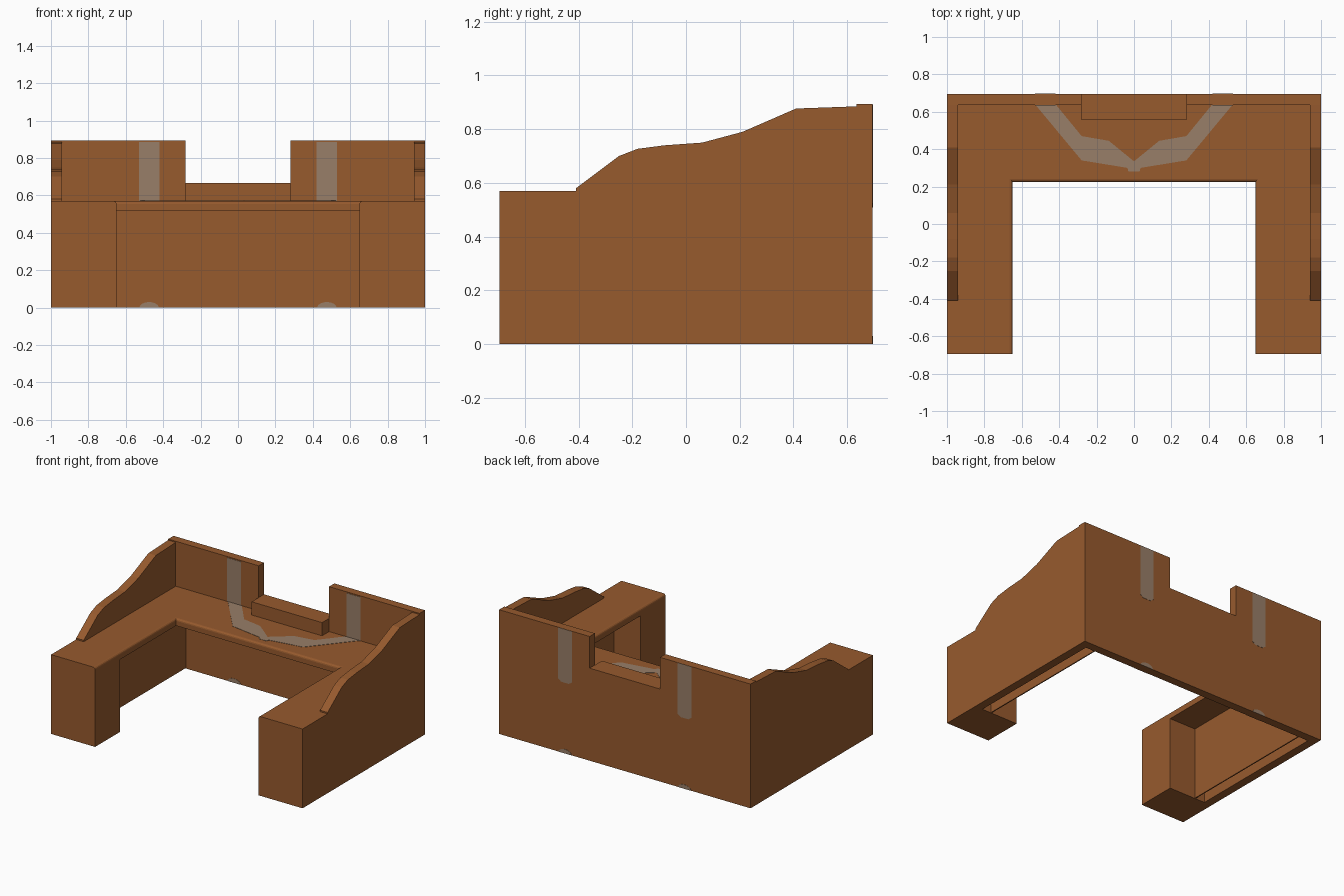
import bpy, bmesh, math

if "Cube" in bpy.data.objects:
    bpy.data.objects.remove(bpy.data.objects["Cube"])


def material(name, rgb):
    m = bpy.data.materials.new(name)
    m.diffuse_color = (*rgb, 1)
    m.use_nodes = True
    m.node_tree.nodes["Principled BSDF"].inputs["Base Color"].default_value = m.diffuse_color
    return m


WOOD = material("warm_brown", (0.31, 0.103, 0.027))
GREY = material("grey_inlay", (0.315, 0.21, 0.138))


def prism(name, pts, axis, lo, hi, mat, round_edge=None, radius=0.0):
    """Extrude a 2D outline along an axis; optionally round chosen edges."""
    place = {"x": lambda a, b, d: (d, a, b),
             "y": lambda a, b, d: (a, d, b),
             "z": lambda a, b, d: (a, b, d)}[axis]
    bm = bmesh.new()
    face = bm.faces.new([bm.verts.new(place(a, b, lo)) for a, b in pts])
    ext = bmesh.ops.extrude_face_region(bm, geom=[face])["geom"]
    shift = place(0, 0, hi - lo)
    bmesh.ops.translate(bm, vec=shift, verts=[v for v in ext if isinstance(v, bmesh.types.BMVert)])
    bmesh.ops.recalc_face_normals(bm, faces=bm.faces[:])
    if round_edge:
        edges = [e for e in bm.edges if round_edge(e.verts[0].co, e.verts[1].co)]
        bmesh.ops.bevel(bm, geom=edges, offset=radius, segments=3, profile=0.5, affect='EDGES')
    me = bpy.data.meshes.new(name)
    bm.to_mesh(me)
    bm.free()
    me.materials.append(mat)
    ob = bpy.data.objects.new(name, me)
    bpy.context.collection.objects.link(ob)
    return ob


def rect(a0, a1, b0, b1):
    return [(a0, b0), (a1, b0), (a1, b1), (a0, b1)]


def span(s, a, b):
    return sorted((s * a, s * b))


TOP, UNDER, BACK, INNER = 0.57, 0.52, 0.695, 0.635


# U-shaped desk top with softly rounded inner edges
def inner_top(p, q):
    at_top = p.z > TOP - 1e-4 and q.z > TOP - 1e-4
    side = abs(p.x - q.x) < 1e-4 and abs(abs(p.x) - 0.65) < 1e-4
    rear = abs(p.y - 0.225) < 1e-4 and abs(q.y - 0.225) < 1e-4
    return at_top and (side or rear)


half = [(0.65, 0.225), (0.65, -BACK), (1, -BACK), (1, -0.41), (0.94, -0.41), (0.94, INNER)]
prism("desk_top", half + [(-x, y) for x, y in reversed(half)], "z", UNDER, TOP, WOOD,
      inner_top, 0.015)

# Rear wall with the central opening
prism("rear_wall", [(-1, 0), (1, 0), (1, 0.893), (0.28, 0.893), (0.28, 0.665),
                    (-0.28, 0.665), (-0.28, 0.893), (-1, 0.893)], "y", INNER, BACK, WOOD)
prism("opening_step", rect(-0.28, 0.28, TOP, 0.665), "y", 0.555, INNER, WOOD)

# Sides: wavy outer wall, thin inner lining, front pedestal
wave = [(-0.41, 0), (INNER, 0), (INNER, 0.885), (0.41, 0.877), (0.21, 0.79), (0.06, 0.75),
        (-0.08, 0.74), (-0.18, 0.727), (-0.25, 0.70), (-0.41, 0.58)]
for s, side in ((-1, "left"), (1, "right")):
    prism(side + "_wavy_wall", wave, "x", *span(s, 0.94, 1), WOOD)
    prism(side + "_inner_lining", rect(-0.41, INNER, 0.003, UNDER), "x", *span(s, 0.86, 0.868), WOOD)
    prism(side + "_pedestal", rect(*span(s, 0.65, 1), 0, UNDER), "y", -BACK, -0.41, WOOD)

# Grey inlay bent across the desk top
outer = [(0.03, 0.28), (0.035, 0.30), (0.28, 0.34), (0.525, INNER)]
inner = [(0.415, INNER), (0.28, 0.47), (0.135, 0.445)]
right = outer + inner
prism("desk_inlay", right + [(0, 0.335)] + [(-x, y) for x, y in reversed(right)],
      "z", TOP - 0.001, TOP + 0.002, GREY)

# Grey inlays on both faces of the rear wall
for s, side in ((-1, "left"), (1, "right")):
    x0, x1 = span(s, 0.42, 0.53)
    mid = s * 0.475
    prism(side + "_front_inlay", rect(x0, x1, TOP, 0.885), "y", INNER - 0.002, INNER + 0.001, GREY)
    prism(side + "_rear_inlay", [(x0, 0.525), (x0 + 0.025, 0.508), (x1 - 0.025, 0.508),
                                 (x1, 0.525), (x1, 0.892), (x0, 0.892)],
          "y", BACK - 0.001, BACK + 0.0015, GREY)
    arc = [(mid + 0.052 * math.cos(math.pi * i / 8), 0.03 * math.sin(math.pi * i / 8))
           for i in range(9)]
    prism(side + "_inner_foot_inlay", arc, "y", INNER - 0.002, INNER + 0.001, GREY)
    prism(side + "_outer_foot_inlay", arc, "y", BACK - 0.001, BACK + 0.0015, GREY)
